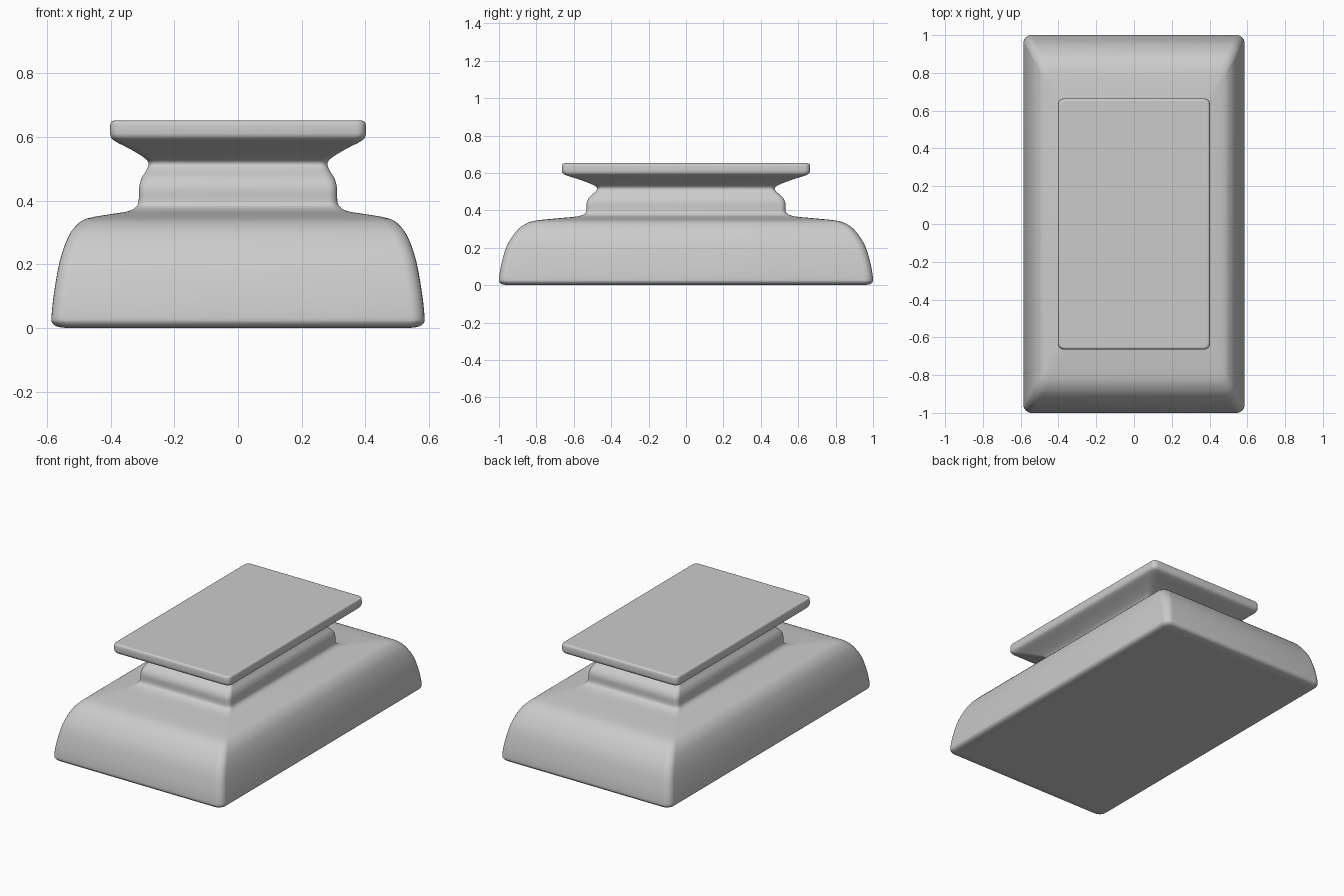
import bpy, bmesh, math
from mathutils import Vector

# Vertical profile: half width x, half depth y, height, corner radius
PROFILE = [
    (0.535, 0.950, 0.000, 0.030),
    (0.568, 0.983, 0.005, 0.040),
    (0.583, 0.997, 0.016, 0.045),
    (0.586, 1.000, 0.035, 0.045),
    (0.578, 0.988, 0.110, 0.045),
    (0.560, 0.958, 0.210, 0.045),
    (0.534, 0.910, 0.285, 0.045),
    (0.507, 0.866, 0.323, 0.042),
    (0.475, 0.810, 0.344, 0.040),
    (0.400, 0.680, 0.358, 0.035),
    (0.345, 0.585, 0.367, 0.030),
    (0.320, 0.543, 0.381, 0.028),
    (0.312, 0.532, 0.400, 0.028),
    (0.311, 0.531, 0.440, 0.028),
    (0.303, 0.517, 0.470, 0.028),
    (0.287, 0.487, 0.497, 0.026),
    (0.281, 0.474, 0.516, 0.025),
    (0.293, 0.492, 0.534, 0.025),
    (0.340, 0.565, 0.563, 0.028),
    (0.388, 0.642, 0.588, 0.030),
    (0.400, 0.661, 0.602, 0.030),
    (0.402, 0.664, 0.620, 0.030),
    (0.401, 0.663, 0.640, 0.030),
    (0.397, 0.659, 0.649, 0.028),
    (0.388, 0.650, 0.652, 0.025),
]


def smooth_profile(points, steps):
    """Catmull-Rom curve through the profile points."""
    p = [Vector(q) for q in points]
    p = [p[0]] + p + [p[-1]]
    out = []
    for a, b, c, d in zip(p, p[1:], p[2:], p[3:]):
        for i in range(steps):
            t = i / steps
            out.append(0.5 * (2 * b + (c - a) * t + (2 * a - 5 * b + 4 * c - d) * t * t
                              + (3 * b - a - 3 * c + d) * t ** 3))
    return out + [p[-1]]


def rounded_ring(bm, hx, hy, z, r, seg=6):
    """Rounded rectangle of vertices at height z."""
    ring = []
    for k, (sx, sy) in enumerate([(1, 1), (-1, 1), (-1, -1), (1, -1)]):
        for i in range(seg + 1):
            a = math.pi / 2 * (k + i / seg)
            ring.append(bm.verts.new((sx * (hx - r) + r * math.cos(a),
                                      sy * (hy - r) + r * math.sin(a), z)))
    return ring


# Pedestal: rounded rectangles lofted along the profile, capped flat
bm = bmesh.new()
rings = [rounded_ring(bm, *q) for q in smooth_profile(PROFILE, 3)]
for low, high in zip(rings, rings[1:]):
    n = len(low)
    for i in range(n):
        j = (i + 1) % n
        bm.faces.new((low[i], low[j], high[j], high[i])).smooth = True
bm.faces.new(rings[0][::-1])
bm.faces.new(rings[-1])
bmesh.ops.recalc_face_normals(bm, faces=bm.faces[:])

mesh = bpy.data.meshes.new("pedestal")
bm.to_mesh(mesh)
bm.free()
pedestal = bpy.data.objects.new("pedestal", mesh)
bpy.context.collection.objects.link(pedestal)
